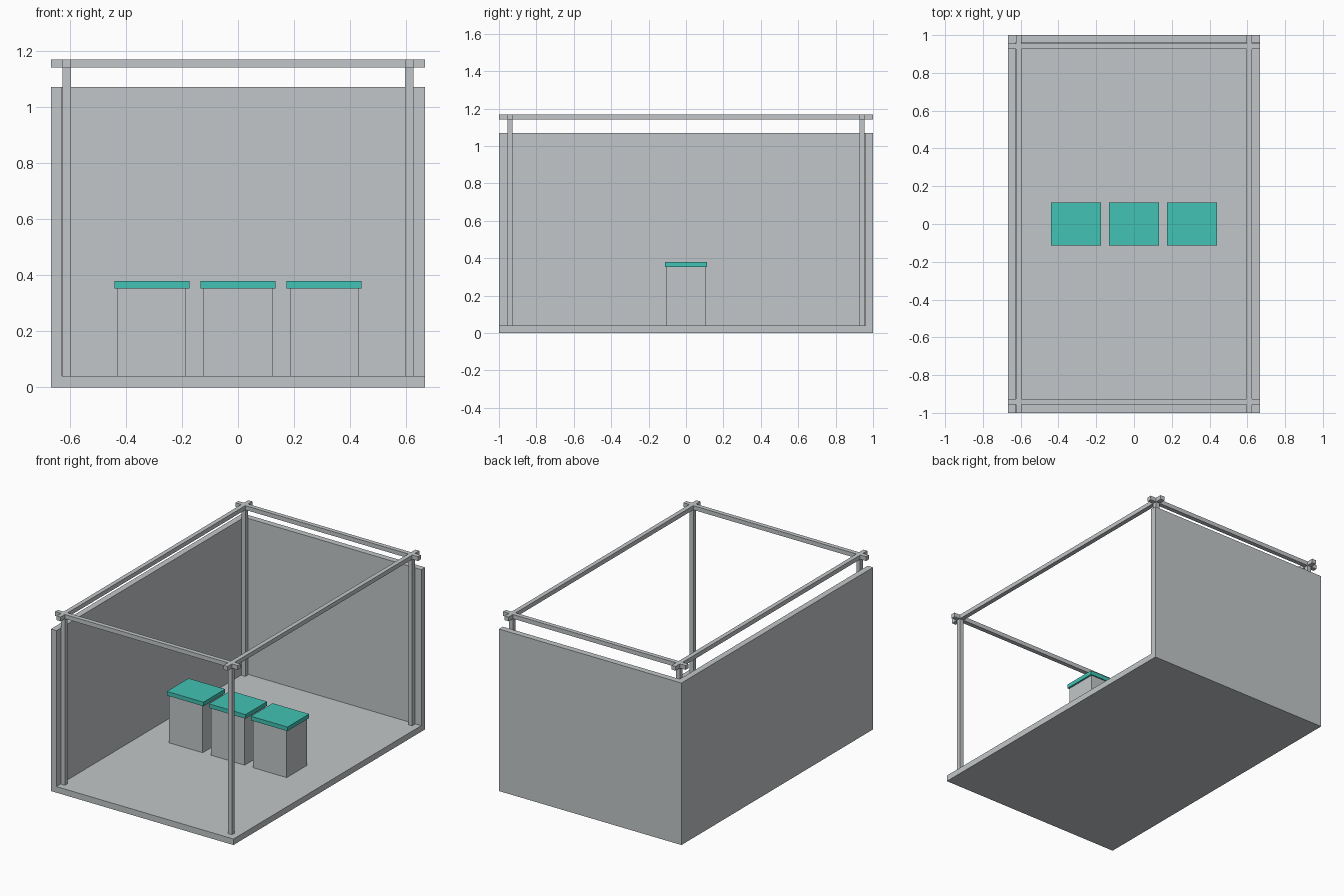
import bpy

default = bpy.data.objects.get("Cube")
if default:
    bpy.data.objects.remove(default, do_unlink=True)


def material(name, rgb):
    mat = bpy.data.materials.new(name)
    mat.use_nodes = True
    mat.diffuse_color = (*rgb, 1)
    mat.node_tree.nodes["Principled BSDF"].inputs["Base Color"].default_value = (*rgb, 1)
    return mat


GREY = material("light grey", (0.54, 0.565, 0.58))
TEAL = material("teal", (0.054, 0.54, 0.455))


def box(name, x, y, z, mat=GREY):
    """Box spanning the given (low, high) range on each axis."""
    spans = (x, y, z)
    bpy.ops.mesh.primitive_cube_add(size=1, location=[(a + b) / 2 for a, b in spans])
    obj = bpy.context.object
    obj.name = name
    obj.scale = [b - a for a, b in spans]
    bpy.ops.object.transform_apply(location=False, rotation=False, scale=True)
    obj.data.materials.append(mat)
    return obj


def around(centre, width):
    return (centre - width / 2, centre + width / 2)


HALF_X, HALF_Y = 0.667, 1.0
FLOOR, WALL_TOP = 0.04, 1.07
WALL = 0.04
BAR = 0.029
POST_X, POST_Y = 0.61, 0.941
BEAM_Z = (1.14, 1.168)

# Floor slab and the two walls
box("floor", (-HALF_X, HALF_X), (-HALF_Y, HALF_Y), (0, FLOOR))
box("side_wall", (-HALF_X, WALL - HALF_X), (-HALF_Y, HALF_Y), (FLOOR, WALL_TOP))
box("back_wall", (WALL - HALF_X, HALF_X), (HALF_Y - WALL, HALF_Y), (FLOOR, WALL_TOP))

# Overhead frame: crossing beams with overhanging ends, on corner posts
for sx, side in ((-1, "right"), (1, "left")):
    box(f"{side}_beam", around(sx * POST_X, BAR), (-HALF_Y, HALF_Y), BEAM_Z)
    for sy, end in ((-1, "front"), (1, "back")):
        box(f"{end}_{side}_post", around(sx * POST_X, BAR),
            around(sy * POST_Y, BAR), (FLOOR, BEAM_Z[0]))
for sy, end in ((-1, "front"), (1, "back")):
    box(f"{end}_beam", (-HALF_X, HALF_X), around(sy * POST_Y, BAR), BEAM_Z)

# Row of three counters with coloured tops
for i, name in enumerate(("right", "middle", "left")):
    cx = (i - 1) * 0.307
    box(f"{name}_counter_base", around(cx, 0.245), around(0, 0.21), (FLOOR, 0.353))
    box(f"{name}_counter_top", around(cx, 0.267), around(0, 0.226), (0.353, 0.38), TEAL)
